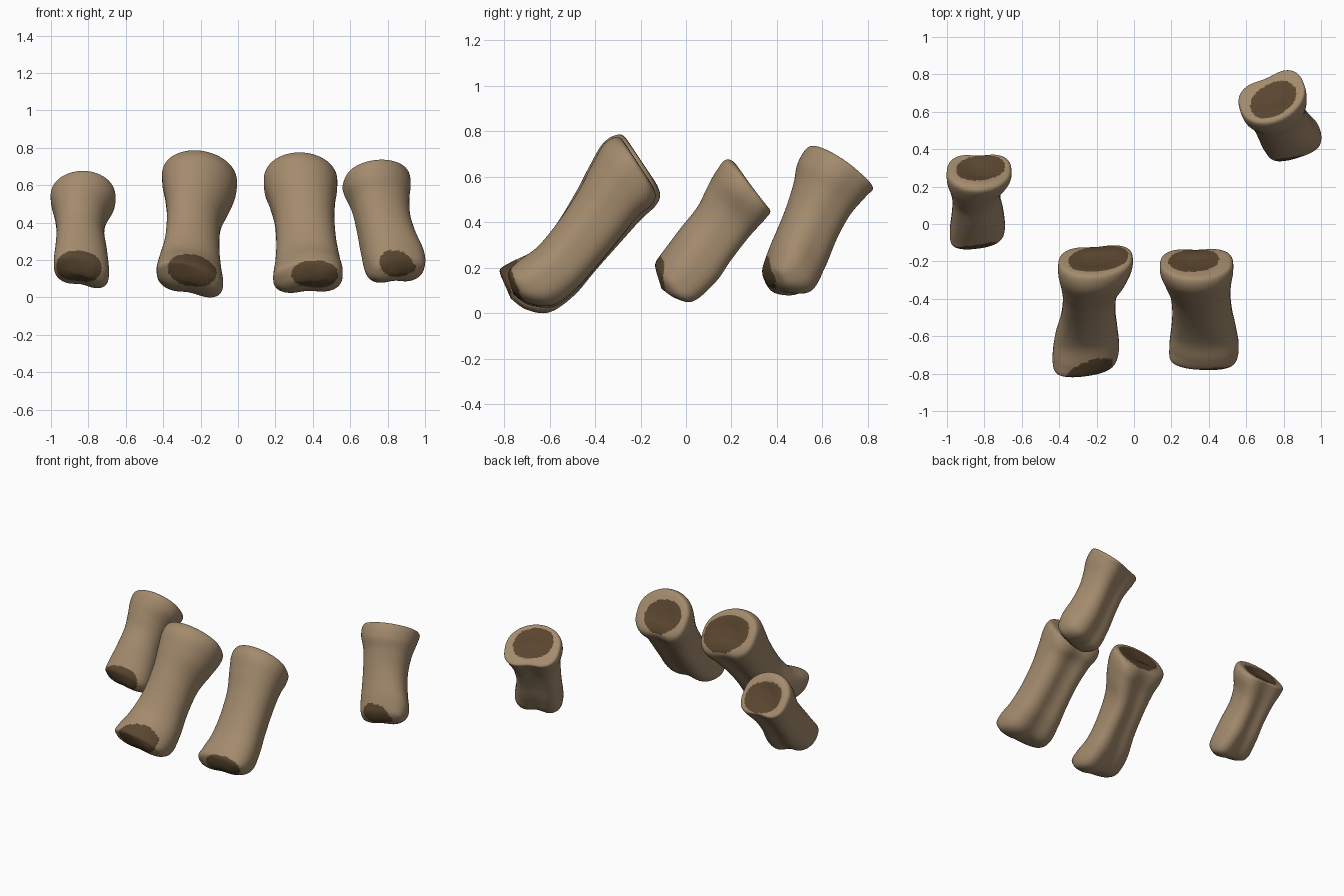
import bpy, bmesh, math
from mathutils import Vector, Matrix

if "Cube" in bpy.data.objects:
    bpy.data.objects.remove(bpy.data.objects["Cube"])


def material(name, rgb):
    m = bpy.data.materials.new(name)
    m.diffuse_color = (*rgb, 1)
    m.use_nodes = True
    m.node_tree.nodes["Principled BSDF"].inputs["Base Color"].default_value = m.diffuse_color
    return m


BONE = material("tan bone", (0.365, 0.257, 0.153))
JOINT = material("dark brown joint", (0.1, 0.06, 0.028))
SIDES, SUB = 96, 9


def catmull(a, b, c, d, t):
    return [0.5 * (2 * q + (r - p) * t + (2 * p - 5 * q + 4 * r - s) * t * t
                   + (3 * q - p - 3 * r + s) * t ** 3) for p, q, r, s in zip(a, b, c, d)]


def spow(v, e):
    return math.copysign(abs(v) ** e, v)


def inside(u, v, patch, n=2.2):
    cu, cv, ru, rv, slope = patch
    du = u - cu
    dv = v - cv - slope * du
    return abs(du / ru) ** n + abs(dv / rv) ** n < 1


def toe_bone(name, stations, tilts, low_patch, top_patch, place=Matrix()):
    """Loft rings; station = dorsal y, z, plantar y, z, left x, right x."""
    n = len(stations)
    rows = []
    for i in range(n - 1):
        q = [stations[min(max(i + k, 0), n - 1)] for k in (-1, 0, 1, 2)]
        rows += [catmull(*q, s / SUB) for s in range(SUB)]
    rows.append(stations[-1])
    bm = bmesh.new()
    rings = []
    for r, (dy, dz, py, pz, xl, xr) in enumerate(rows):
        f = r / (len(rows) - 1)
        tilt = tilts[0] + (tilts[1] - tilts[0]) * f
        mid = Vector(((xl + xr) / 2, (dy + py) / 2, (dz + pz) / 2))
        half = Vector((0, dy - py, dz - pz)) / 2
        up = half.normalized()
        groove = 0.16 - 0.08 * f
        ring = []
        for k in range(SIDES):
            a = 2 * math.pi * k / SIDES
            c, s = math.cos(a), math.sin(a)
            e = 2 / (2.3 - 0.4 * f) if s > 0 else 2 / 3.0
            u, v = spow(c, e), spow(s, e)
            if v < 0:  # shallow groove on the underside
                v *= 1 - groove * math.exp(-(u / 0.4) ** 2)
            x = u * (xr - xl) / 2
            ring.append(bm.verts.new(mid + Vector((x, 0, 0)) + half * v + up * tilt * x))
        rings.append(ring)
    y_low = stations[2][0]

    def paint(face, row):
        c = face.calc_center_median()
        low = row < 2.4 * SUB and c.y < y_low + 0.04 and inside(c.x, c.z, low_patch)
        top = row >= (n - 3) * SUB and inside(c.x, c.y, top_patch)
        face.material_index = 1 if low or top else 0
        face.smooth = True

    for r in range(len(rings) - 1):
        for k in range(SIDES):
            j = (k + 1) % SIDES
            paint(bm.faces.new((rings[r][k], rings[r][j], rings[r + 1][j], rings[r + 1][k])), r)
    for ring, row in ((rings[0], 0), (rings[-1], len(rows))):
        centre = bm.verts.new(sum((v.co for v in ring), Vector()) / SIDES)
        for k in range(SIDES):
            paint(bm.faces.new((ring[k], ring[(k + 1) % SIDES], centre)), row)
    bmesh.ops.recalc_face_normals(bm, faces=bm.faces)
    bm.transform(place)
    me = bpy.data.meshes.new(name)
    bm.to_mesh(me)
    bm.free()
    me.materials.append(BONE)
    me.materials.append(JOINT)
    ob = bpy.data.objects.new(name, me)
    bpy.context.collection.objects.link(ob)
    return ob


# short bone on the left
toe_bone("left_toe_bone", [
    (-.13, .195, -.11, .13, -.90, -.78), (-.13, .23, -.05, .09, -.97, -.71),
    (-.10, .28, .03, .075, -.985, -.69), (-.02, .39, .13, .155, -.975, -.70),
    (.05, .48, .20, .25, -.97, -.715), (.09, .56, .28, .35, -.98, -.705),
    (.13, .635, .355, .43, -1.0, -.66), (.175, .69, .375, .46, -.995, -.66),
    (.22, .67, .345, .495, -.95, -.70), (.255, .595, .305, .53, -.87, -.79)],
    (-.28, .05), (-.85, .18, .12, .085, -.05), (-.82, .30, .13, .066, .08))

# two long bones in the middle
toe_bone("middle_left_toe_bone", [
    (-.81, .17, -.775, .09, -.34, -.16), (-.81, .20, -.71, .045, -.42, -.10),
    (-.76, .235, -.61, .03, -.435, -.08), (-.66, .29, -.50, .10, -.42, -.09),
    (-.57, .40, -.40, .21, -.39, -.10), (-.48, .55, -.29, .33, -.38, -.09),
    (-.42, .665, -.20, .43, -.39, -.04), (-.36, .765, -.135, .49, -.405, -.01),
    (-.29, .80, -.115, .54, -.40, -.01), (-.25, .765, -.14, .60, -.36, -.05),
    (-.22, .70, -.17, .63, -.26, -.15)],
    (-.28, -.08), (-.245, .16, .13, .085, -.1), (-.19, -.185, .16, .068, .1))

toe_bone("middle_right_toe_bone", [
    (-.78, .17, -.76, .10, .30, .47), (-.775, .205, -.69, .05, .20, .54),
    (-.73, .25, -.58, .04, .19, .56), (-.65, .31, -.48, .11, .20, .545),
    (-.56, .42, -.39, .21, .205, .525), (-.475, .55, -.29, .33, .195, .515),
    (-.415, .665, -.21, .43, .165, .52), (-.36, .76, -.15, .48, .14, .53),
    (-.30, .79, -.13, .53, .145, .525), (-.26, .75, -.155, .59, .19, .48),
    (-.23, .69, -.185, .62, .28, .39)],
    (.07, -.05), (.41, .14, .125, .072, 0), (.32, -.195, .135, .06, .05))

# short turned bone at the back right
turn = Matrix.Translation((.79, .57, 0)) @ Matrix.Rotation(math.radians(20), 4, 'Z')
toe_bone("back_right_toe_bone", [
    (-.232, .20, -.21, .14, -.05, .09), (-.23, .235, -.155, .10, -.125, .145),
    (-.20, .32, -.05, .10, -.15, .17), (-.15, .42, .02, .20, -.155, .145),
    (-.11, .51, .08, .33, -.16, .13), (-.08, .60, .14, .44, -.17, .14),
    (-.06, .68, .21, .525, -.195, .165), (-.01, .75, .235, .56, -.19, .17),
    (.04, .72, .185, .60, -.14, .13), (.08, .67, .135, .625, -.06, .06)],
    (.1, -.12), (-.02, .195, .09, .07, -.1), (-.01, .105, .13, .085, .1), turn)

# rest everything on the ground plane
obs = list(bpy.context.collection.objects)
low = min(v.co.z for o in obs for v in o.data.vertices)
for o in obs:
    o.data.transform(Matrix.Translation((0, 0, -low)))
